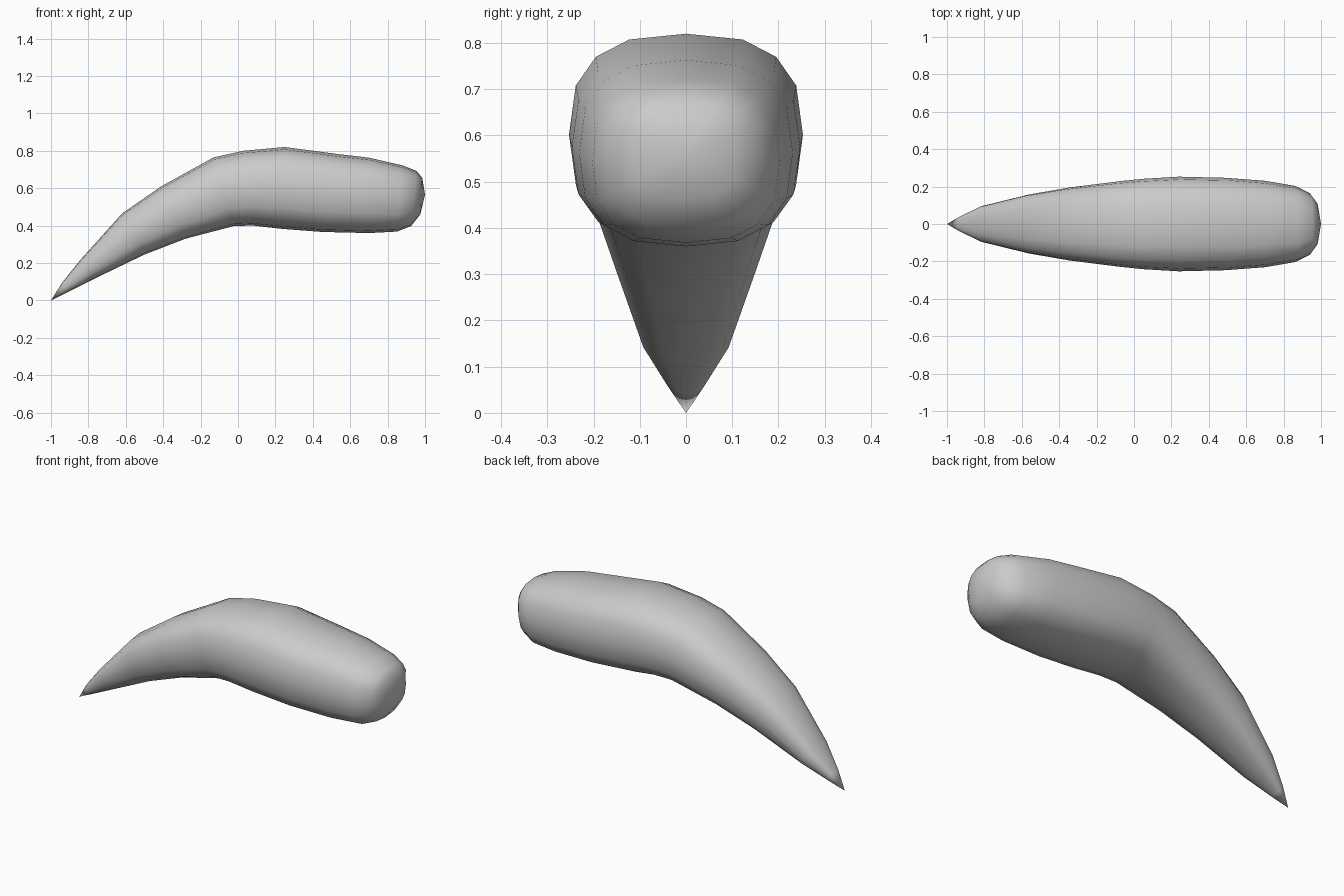
import bpy, bmesh, math
from mathutils import Vector

cube = bpy.data.objects.get("Cube")
if cube:
    bpy.data.objects.remove(cube)

SIDES = 16

# Claw stations from tip to root: top x, top z, bottom x, bottom z, half width
stations = [
    (-0.94, 0.095, -0.91, 0.045, 0.042),
    (-0.84, 0.22, -0.77, 0.115, 0.098),
    (-0.62, 0.465, -0.50, 0.245, 0.158),
    (-0.41, 0.61, -0.28, 0.33, 0.195),
    (-0.13, 0.765, -0.02, 0.398, 0.229),
    (0.03, 0.80, 0.08, 0.40, 0.242),
    (0.25, 0.82, 0.23, 0.383, 0.253),
    (0.53, 0.783, 0.45, 0.366, 0.247),
    (0.70, 0.763, 0.70, 0.36, 0.231),
    (0.88, 0.722, 0.85, 0.368, 0.203),
    (0.955, 0.692, 0.925, 0.397, 0.165),
    (0.985, 0.655, 0.975, 0.46, 0.11),
]


def rounded(v, power):
    return math.copysign(abs(v) ** power, v)


def add_ring(bm, tx, tz, bx, bz, half):
    """Rounded-square cross-section between a top and a bottom point."""
    top, bottom = Vector((tx, 0, tz)), Vector((bx, 0, bz))
    centre, up = (top + bottom) / 2, (top - bottom) / 2
    ring = []
    for i in range(SIDES):
        a = math.tau * i / SIDES
        side = rounded(math.cos(a), 0.75) * half
        ring.append(bm.verts.new(centre + up * rounded(math.sin(a), 0.75) + Vector((0, side, 0))))
    return ring


def close_end(bm, ring, point):
    tip = bm.verts.new(point)
    for i in range(SIDES):
        bm.faces.new((ring[i], ring[(i + 1) % SIDES], tip))


# Curved claw body, pointed at one end and blunt at the other
bm = bmesh.new()
rings = [add_ring(bm, *s) for s in stations]
for a, b in zip(rings, rings[1:]):
    for i in range(SIDES):
        j = (i + 1) % SIDES
        bm.faces.new((a[i], a[j], b[j], b[i]))
close_end(bm, rings[0], (-1, 0, 0))
close_end(bm, rings[-1], (1, 0, 0.565))
bmesh.ops.recalc_face_normals(bm, faces=bm.faces)
mesh = bpy.data.meshes.new("claw")
bm.to_mesh(mesh)
bm.free()
claw = bpy.data.objects.new("claw", mesh)
bpy.context.collection.objects.link(claw)

# Plain grey surface
grey = bpy.data.materials.new("light_grey")
grey.use_nodes = True
colour = (0.6, 0.6, 0.6, 1)
grey.diffuse_color = colour
grey.node_tree.nodes["Principled BSDF"].inputs["Base Color"].default_value = colour
mesh.materials.append(grey)

for poly in mesh.polygons:
    poly.use_smooth = True
